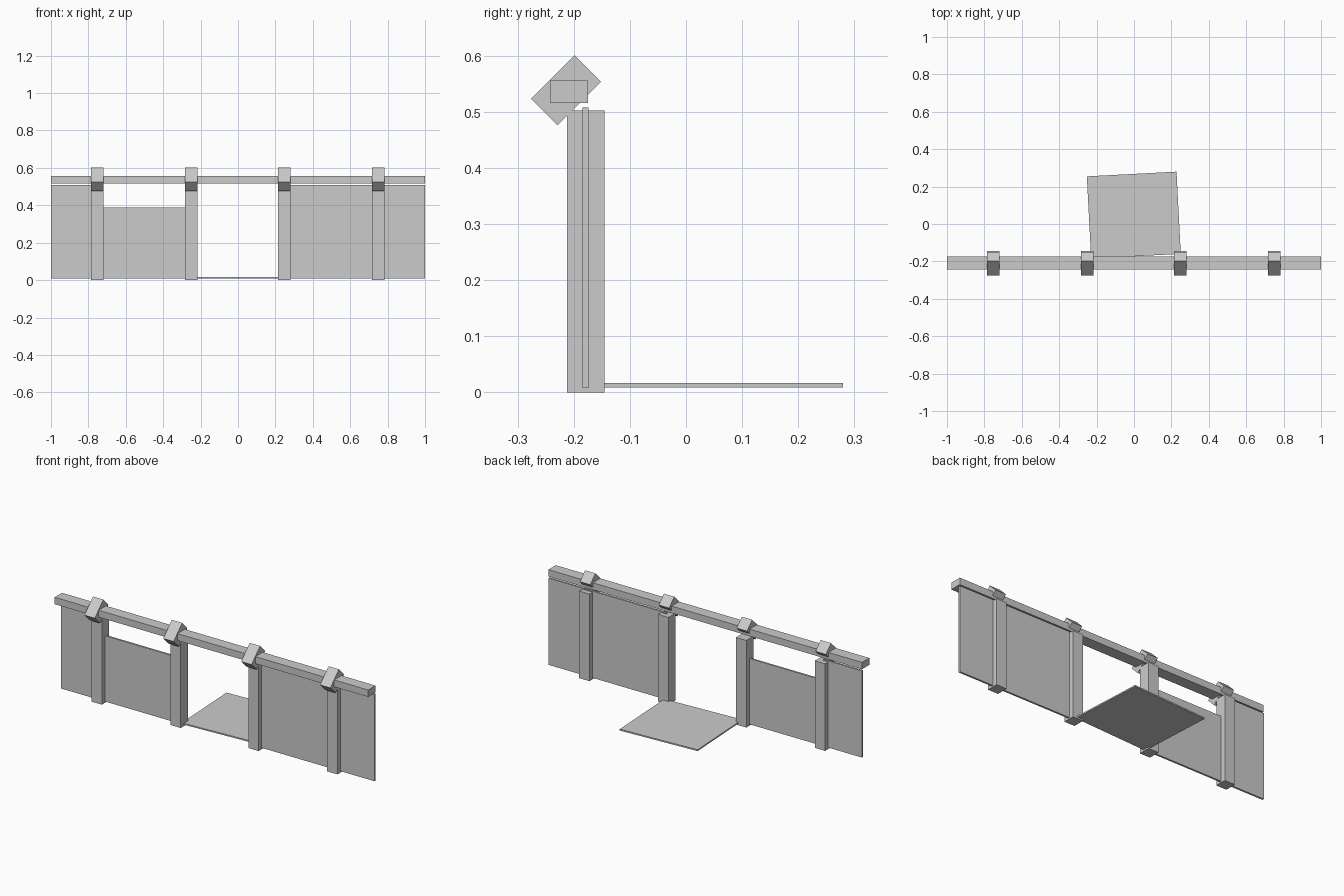
import bpy
from math import radians

cube = bpy.data.objects.get("Cube")
if cube:
    bpy.data.objects.remove(cube, do_unlink=True)

grey = bpy.data.materials.new("plain_grey")
grey.use_nodes = True
colour = (0.6, 0.6, 0.6, 1)
grey.diffuse_color = colour
grey.node_tree.nodes["Principled BSDF"].inputs["Base Color"].default_value = colour


def box(name, centre, size, rotation=(0, 0, 0)):
    bpy.ops.mesh.primitive_cube_add(size=1, location=centre, rotation=rotation)
    obj = bpy.context.object
    obj.name = name
    obj.scale = size
    obj.data.materials.append(grey)
    return obj


def panel(name, x0, x1, top):
    bottom = 0.008
    box(name, ((x0 + x1) / 2, -0.179, (bottom + top) / 2),
        (x1 - x0, 0.011, top - bottom))


# Posts, each with a tilted cap gripping the rail
posts = (-0.753, -0.25, 0.247, 0.75)
for i, x in enumerate(posts, 1):
    box(f"post_{i}", (x, -0.1785, 0.251), (0.066, 0.067, 0.502))
    box(f"post_cap_{i}", (x, -0.214, 0.5385), (0.066, 0.11, 0.067),
        (radians(45), 0, 0))

# Top rail
box("top_rail", (0, -0.2085, 0.536), (2, 0.067, 0.04))

# Wall panels, meeting inside the posts
full = 0.508
panel("right_end_panel", -1, posts[0], full)
panel("low_panel", posts[0], posts[1], 0.387)
panel("left_inner_panel", posts[2], posts[3], full)
panel("left_end_panel", posts[3], 1, full)

# Fallen panel lying behind the open bay
box("fallen_panel", (-0.001, 0.0475, 0.0125), (0.48, 0.44, 0.008),
    (0, 0, radians(3)))
